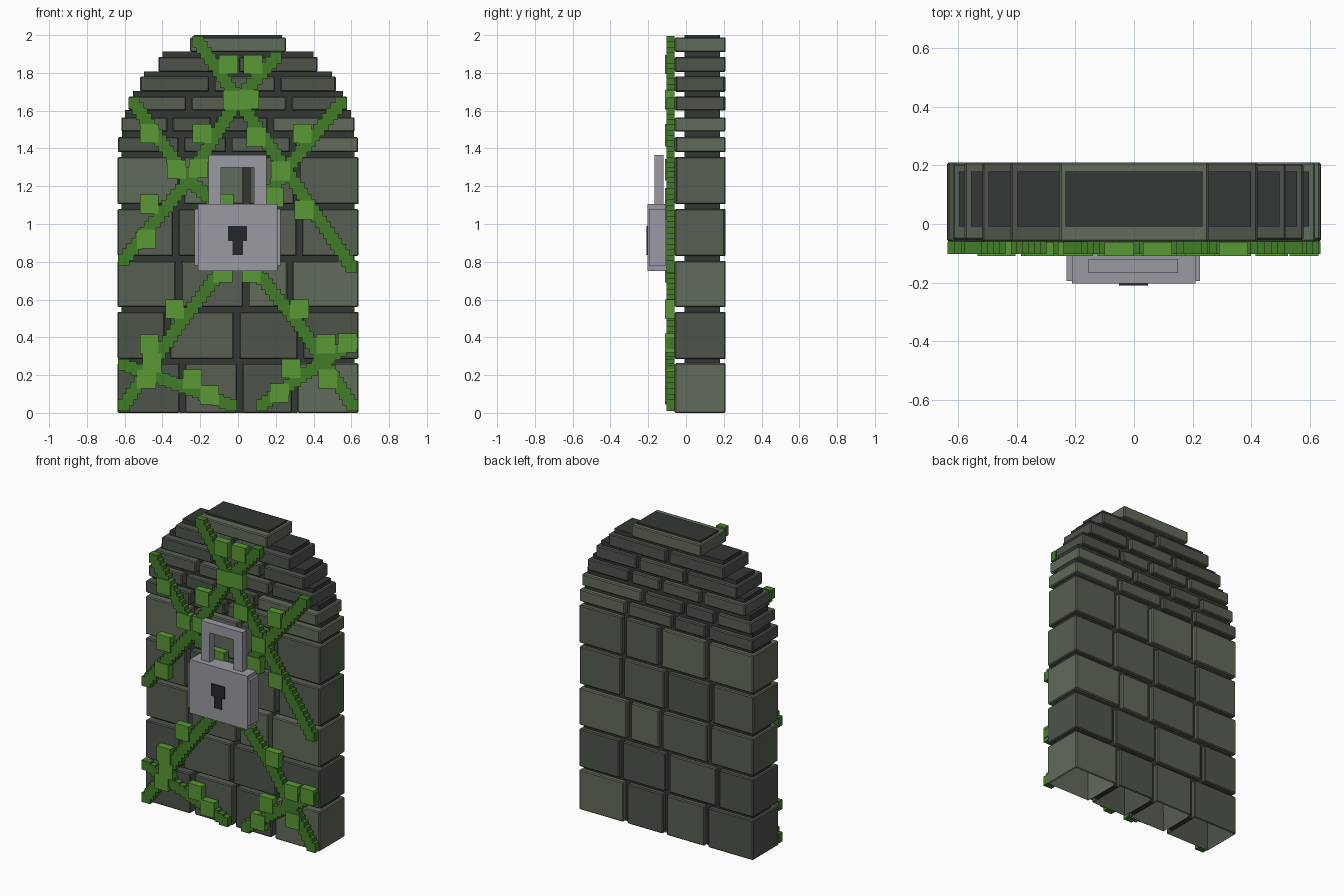
import bpy, bmesh, random
from mathutils import Vector

if "Cube" in bpy.data.objects:
    bpy.data.objects.remove(bpy.data.objects["Cube"])

random.seed(4)


def material(name, r, g, b):
    m = bpy.data.materials.new(name)
    m.diffuse_color = (r, g, b, 1)
    m.use_nodes = True
    m.node_tree.nodes["Principled BSDF"].inputs["Base Color"].default_value = m.diffuse_color
    return m


STONES = [material("stone_dark", .075, .09, .07),
          material("stone_mid", .095, .112, .085),
          material("stone_light", .12, .145, .105)]
MORTAR = material("mortar", .033, .04, .033)
VINE = material("vine_green", .055, .20, .022)
LEAF = material("leaf_green", .10, .32, .035)
STEEL = material("lock_grey", .32, .33, .36)
BLACK = material("keyhole_black", .018, .021, .023)


def add_box(bm, x, y, z):
    """Axis-aligned box from (min, max) pairs."""
    made = bmesh.ops.create_cube(bm, size=1)["verts"]
    for v in made:
        v.co = Vector([(p[0] + p[1]) / 2 + c * (p[1] - p[0])
                       for p, c in zip((x, y, z), v.co)])
    return made


def finish(bm, name, mat):
    me = bpy.data.meshes.new(name)
    bm.to_mesh(me)
    bm.free()
    ob = bpy.data.objects.new(name, me)
    me.materials.append(mat)
    bpy.context.collection.objects.link(ob)
    return ob


def boxes(name, mat, items):
    bm = bmesh.new()
    for it in items:
        add_box(bm, *it)
    return finish(bm, name, mat)


# Wall courses: bottom z, top z, half width, joint positions
COURSES = [
    (0.00, 0.263, 0.637, (-.295, 0.01, 0.30)),
    (0.285, 0.535, 0.637, (-.375, -.008, 0.33)),
    (0.56, 0.805, 0.637, (-.315, 0.04, 0.275)),
    (0.83, 1.08, 0.637, (-.33, 0.0, 0.325)),
    (1.105, 1.355, 0.637, (-.30, 0.045, 0.31)),
    (1.38, 1.46, 0.635, (-.30, -.05, 0.29)),
    (1.49, 1.565, 0.617, (-.36, -.13, 0.17)),
    (1.60, 1.675, 0.577, (-.26, 0.04, 0.27)),
    (1.70, 1.78, 0.517, (-.14, 0.21)),
    (1.805, 1.885, 0.42, (-.01,)),
    (1.91, 1.988, 0.253, ()),
]
CORE_Y = (-.008, .18)


def brick(name, x, z, hollow):
    bm = bmesh.new()
    add_box(bm, x, (-.06 + random.choice((0, 0, .006)), .21 - random.choice((0, 0, .005))), z)
    bmesh.ops.bevel(bm, geom=bm.edges[:], offset=.006, segments=1, affect='EDGES')
    if hollow:  # open underside of the lowest course
        bm.normal_update()
        under = max((f for f in bm.faces if f.normal.z < -.99), key=lambda f: f.calc_area())
        bmesh.ops.inset_region(bm, faces=[under], thickness=.025)
        bmesh.ops.translate(bm, verts=under.verts[:], vec=(0, 0, .22))
    if hollow:
        for v in bm.verts:
            v.co.z = max(v.co.z, 0)
    finish(bm, name, random.choice(STONES))


core = []
for i, (z0, z1, half, joints) in enumerate(COURSES):
    edges = [-half - .015, *joints, half + .015]
    for k in range(len(edges) - 1):
        brick(f"brick_{i}_{k}", (edges[k] + .014, edges[k + 1] - .014), (z0, z1), i == 0)
    top = COURSES[i + 1][0] + .003 if i + 1 < len(COURSES) else 2.0
    core.append(((-half + .02, half - .02), CORE_Y, (.255 if i == 0 else z0, top)))
core += [((j - .016, j + .016), CORE_Y, (0, .27)) for j in COURSES[0][3]]
boxes("mortar_core", MORTAR, core)

# Stepped vines
VINES = [
    [(-.21, 1.965), (0, 1.66), (.60, .775)],
    [(.20, 1.88), (0, 1.66), (-.28, 1.21), (-.605, .81)],
    [(-.55, 1.64), (-.27, 1.24), (-.06, 1.06)],
    [(.545, 1.64), (.24, 1.27), (.10, 1.06)],
    [(-.04, .82), (-.33, .44), (-.605, .04)],
    [(.04, .82), (.33, .46), (.605, .04)],
    [(-.605, .255), (-.32, .15), (-.035, .04)],
    [(.605, .37), (.36, .21), (.125, .04)],
]
for i, path in enumerate(VINES):
    items = []
    for a, b in zip(path, path[1:]):
        a, b = Vector(a), Vector(b)
        n = max(1, round((b - a).length / .036))
        for s in range(n + 1):
            p = a.lerp(b, s / n)
            items.append(((p.x - .031, p.x + .031), (-.103, -.06),
                          (max(0, p.y - .031), p.y + .031)))
    boxes(f"vine_{i}", VINE, items)

# Square leaves
LEAVES = [(-.05, 1.845), (.08, 1.845), (-.03, 1.655), (.06, 1.66), (-.47, 1.48),
          (-.19, 1.48), (.095, 1.46), (.34, 1.48), (-.325, 1.29), (-.21, 1.295),
          (.225, 1.28), (-.47, 1.105), (.35, 1.075), (-.485, .92), (-.075, 1.11),
          (.19, 1.14), (-.08, .74), (.07, .74), (-.335, .55), (.325, .55),
          (-.47, .365), (.58, .37), (.465, .365), (-.485, .18), (-.455, .265),
          (-.24, .18), (-.15, .095), (.22, .105), (.28, .235), (.475, .18)]
boxes("leaves", LEAF, [((x - .05, x + .05), (-.11, -.062), (z - .05, z + .05))
                       for x, z in LEAVES])

# Padlock
boxes("lock_body", STEEL, [((-.212, .21), (-.203, -.1), (.75, 1.105)),
                           ((-.23, .226), (-.195, -.105), (.78, 1.08))])
boxes("lock_shackle", STEEL, [((-.155, -.09), (-.168, -.12), (1.08, 1.365)),
                              ((.085, .15), (-.168, -.12), (1.08, 1.365)),
                              ((-.155, .15), (-.168, -.12), (1.30, 1.365))])
boxes("lock_keyhole", BLACK, [((-.052, .048), (-.21, -.19), (.91, .99)),
                              ((-.03, .026), (-.21, -.19), (.835, .92))])
